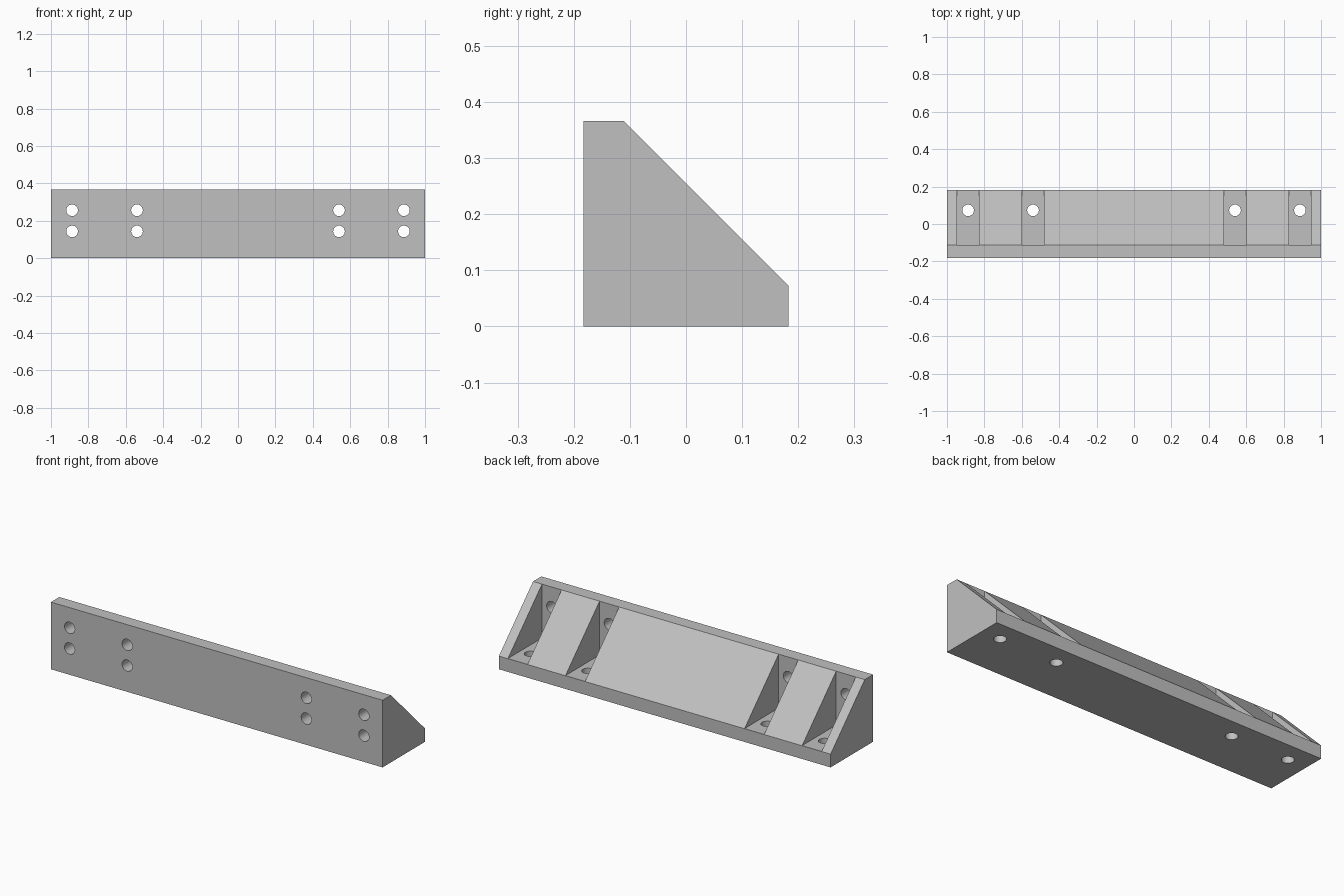
import bpy, bmesh, math
from mathutils import Matrix, Vector

default = bpy.data.objects.get("Cube")
if default:
    bpy.data.objects.remove(default, do_unlink=True)

HALF_DEPTH, HEIGHT, WALL = 0.183, 0.366, 0.072
HOLE_RADIUS = 0.031
SLOT_CENTRES = (-0.887, -0.54, 0.54, 0.887)
SLOT_WIDTH = 0.118

grey = bpy.data.materials.new("plain grey")
grey.use_nodes = True
colour = (0.53, 0.53, 0.53, 1)
grey.diffuse_color = colour
grey.node_tree.nodes["Principled BSDF"].inputs["Base Color"].default_value = colour


def make_object(name, bm):
    bmesh.ops.recalc_face_normals(bm, faces=bm.faces)
    mesh = bpy.data.meshes.new(name)
    bm.to_mesh(mesh)
    bm.free()
    mesh.materials.append(grey)
    obj = bpy.data.objects.new(name, mesh)
    bpy.context.collection.objects.link(obj)
    return obj


def add_cylinder(bm, centre, depth, rotation=Matrix()):
    bmesh.ops.create_cone(bm, cap_ends=True, segments=40, radius1=HOLE_RADIUS,
                          radius2=HOLE_RADIUS, depth=depth,
                          matrix=Matrix.Translation(centre) @ rotation)


# Angled bracket body: side profile extruded along its length
bm = bmesh.new()
profile = [(-HALF_DEPTH, 0), (HALF_DEPTH, 0), (HALF_DEPTH, WALL),
           (-HALF_DEPTH + WALL, HEIGHT), (-HALF_DEPTH, HEIGHT)]
side = bm.faces.new([bm.verts.new((-1, y, z)) for y, z in profile])
extruded = bmesh.ops.extrude_face_region(bm, geom=[side])["geom"]
bmesh.ops.translate(bm, vec=(2, 0, 0),
                    verts=[v for v in extruded if isinstance(v, bmesh.types.BMVert)])
body = make_object("bracket_body", bm)

# Slots between the solid ribs
slots = bmesh.new()
for x in SLOT_CENTRES:
    box = (Matrix.Translation(Vector((x, -HALF_DEPTH + WALL + 0.25, WALL + 0.2505)))
           @ Matrix.Diagonal((SLOT_WIDTH, 0.5, 0.5, 1)))
    bmesh.ops.create_cube(slots, size=1, matrix=box)

# Screw holes: two through the front wall and one through the floor of each slot
holes = bmesh.new()
lying = Matrix.Rotation(math.pi / 2, 4, "X")
for x in SLOT_CENTRES:
    for z in (0.143, 0.256):
        add_cylinder(holes, (x, -HALF_DEPTH + WALL / 2, z), WALL * 1.5, lying)
    add_cylinder(holes, (x, 0.073, WALL / 2), WALL * 1.5)

cutters = [make_object("slot_cutter", slots), make_object("hole_cutter", holes)]
for cutter in cutters:
    cutter.hide_render = True
    mod = body.modifiers.new(cutter.name, "BOOLEAN")
    mod.operation = "DIFFERENCE"
    mod.solver = "EXACT"
    mod.object = cutter

# Apply the cuts, then smooth only the hole walls
bpy.ops.object.select_all(action="DESELECT")
bpy.context.view_layer.objects.active = body
body.select_set(True)
for cutter in cutters:
    bpy.ops.object.modifier_apply(modifier=cutter.name)
    bpy.data.objects.remove(cutter, do_unlink=True)
bpy.ops.object.shade_smooth_by_angle(angle=math.radians(30))
